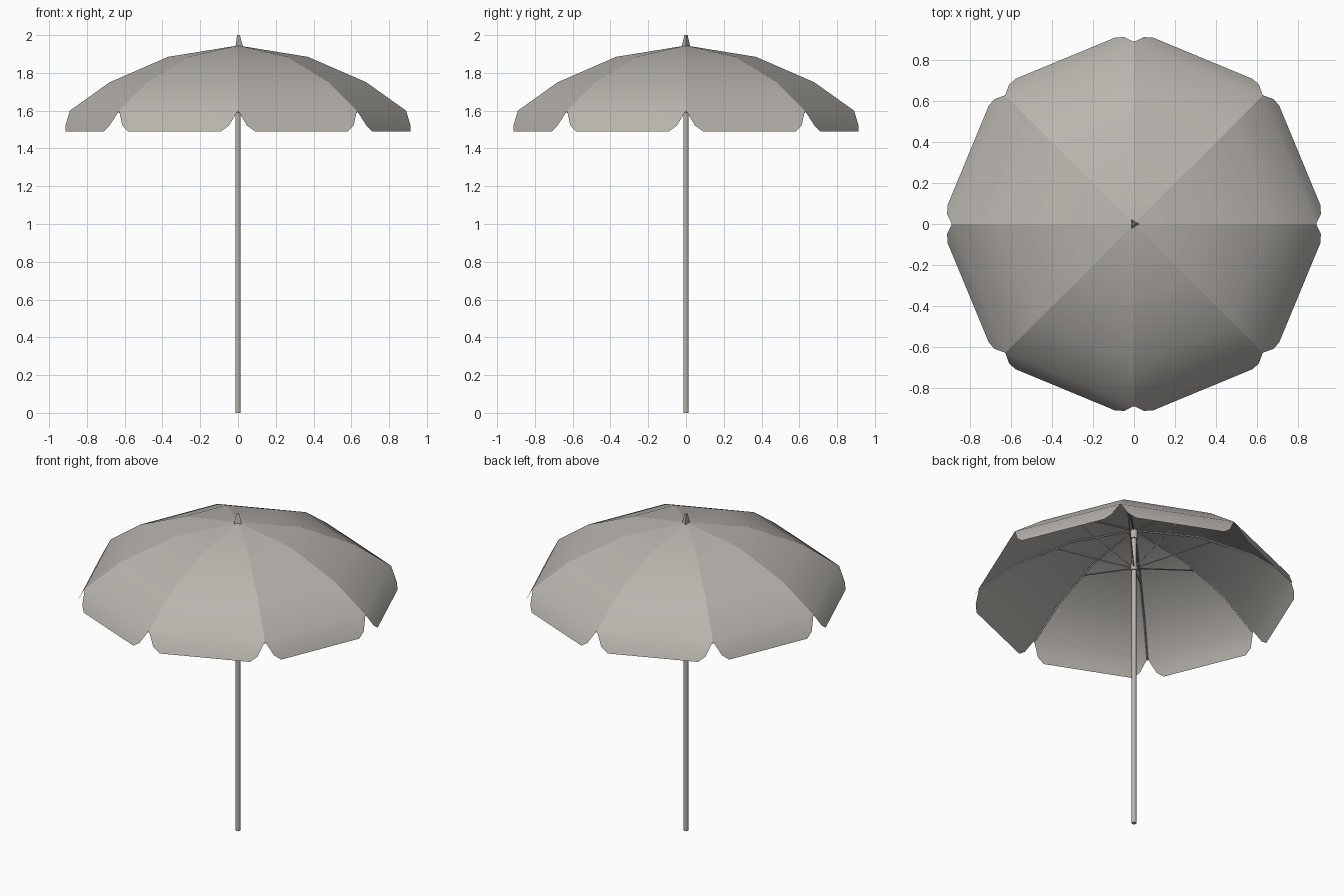
import bpy, bmesh, math
from mathutils import Vector

if "Cube" in bpy.data.objects:
    bpy.data.objects.remove(bpy.data.objects["Cube"])

mat = bpy.data.materials.new("warm grey")
mat.diffuse_color = (0.48, 0.46, 0.425, 1)
mat.use_nodes = True
mat.node_tree.nodes["Principled BSDF"].inputs["Base Color"].default_value = mat.diffuse_color

SIDES = 8
STEP = 2 * math.pi / SIDES
PROFILE = [(0.37, 1.885), (0.68, 1.75), (0.89, 1.60)]   # radius, height down a rib
APEX = (0, 0, 1.945)


def polar(r, a, z):
    return Vector((r * math.cos(a), r * math.sin(a), z))


def finish(name, bm, smooth=None):
    me = bpy.data.meshes.new(name)
    bm.to_mesh(me)
    bm.free()
    me.materials.append(mat)
    ob = bpy.data.objects.new(name, me)
    bpy.context.collection.objects.link(ob)
    if smooth:
        bpy.ops.object.select_all(action='DESELECT')
        ob.select_set(True)
        bpy.context.view_layer.objects.active = ob
        bpy.ops.object.shade_smooth_by_angle(angle=math.radians(smooth))
    return ob


def rod(bm, p, q, r1, r2, sides):
    """Add a tapered rod from p to q."""
    p, q = Vector(p), Vector(q)
    d = q - p
    if abs(d.x) + abs(d.y) < 1e-6:
        u, v = Vector((1, 0, 0)), Vector((0, 1, 0))
    else:
        u = d.cross(Vector((0, 0, 1))).normalized()
        v = d.cross(u).normalized()
    rings = []
    for c, r in ((p, r1), (q, r2)):
        rings.append([bm.verts.new(c + r * (u * math.cos(t) + v * math.sin(t)))
                      for t in (2 * math.pi * i / sides for i in range(sides))])
    for i in range(sides):
        j = (i + 1) % sides
        bm.faces.new((rings[0][i], rings[0][j], rings[1][j], rings[1][i]))
    bm.faces.new(rings[0][::-1])
    bm.faces.new(rings[1])
    bmesh.ops.recalc_face_normals(bm, faces=bm.faces)


# Canopy: eight separate cloth panels, each with a hanging flap
bm = bmesh.new()
for k in range(SIDES):
    a, b = k * STEP, (k + 1) * STEP
    top = bm.verts.new(APEX)
    left = [bm.verts.new(polar(r, a, z)) for r, z in PROFILE]
    right = [bm.verts.new(polar(r, b, z)) for r, z in PROFILE]
    bm.faces.new((top, left[0], right[0]))
    for i in range(2):
        bm.faces.new((left[i], left[i + 1], right[i + 1], right[i]))
    # Flap outline with clipped corners: along the rim, outward, height
    mid = (a + b) / 2
    out = polar(1, mid, 0)
    along = Vector((-out.y, out.x, 0))
    flap = [bm.verts.new(along * s + out * o + Vector((0, 0, z)))
            for s, o, z in ((-0.305, 0.863, 1.52), (-0.265, 0.878, 1.49),
                            (0.265, 0.878, 1.49), (0.305, 0.863, 1.52))]
    bm.faces.new([left[2]] + flap + [right[2]])
finish("canopy", bm, 30)

# Ribs under the seams
bm = bmesh.new()
for k in range(SIDES):
    pts = [polar(r, k * STEP, z - 0.009) for r, z in [(0.012, 1.943)] + PROFILE]
    for p, q in zip(pts, pts[1:]):
        rod(bm, p, q, 0.005, 0.005, 4)
finish("ribs", bm)

# Struts from the sliding collar to the ribs
bm = bmesh.new()
for k in range(SIDES):
    rod(bm, polar(0.015, k * STEP, 1.69), polar(0.455, k * STEP, 1.84), 0.004, 0.004, 4)
finish("struts", bm)

# Pole
bm = bmesh.new()
rod(bm, (0, 0, 0), (0, 0, 1.94), 0.014, 0.014, 8)
finish("pole", bm, 50)

# Collars holding the struts and ribs
for name, z0, z1 in (("lower_collar", 1.67, 1.71), ("upper_collar", 1.88, 1.935)):
    bm = bmesh.new()
    rod(bm, (0, 0, z0), (0, 0, z1), 0.021, 0.021, 8)
    finish(name, bm, 50)

# Three-sided tip
bm = bmesh.new()
rod(bm, (0, 0, 1.935), (0, 0, 2.0), 0.027, 0.01, 3)
finish("tip", bm)
